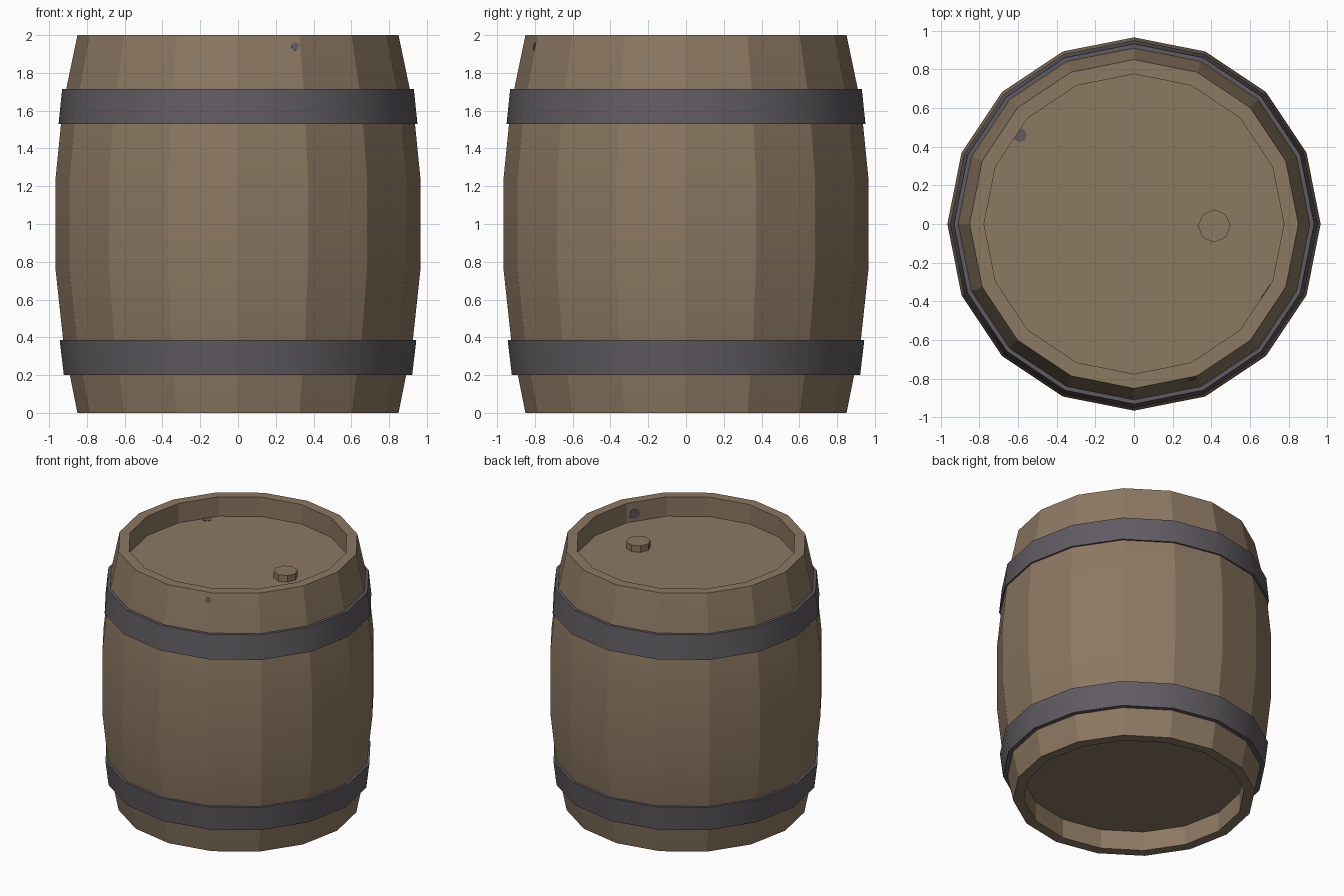
import bpy, bmesh, math
from mathutils import Vector

if "Cube" in bpy.data.objects:
    bpy.data.objects.remove(bpy.data.objects["Cube"])


def material(name, rgb):
    m = bpy.data.materials.new(name)
    m.diffuse_color = (*rgb, 1)
    m.use_nodes = True
    m.node_tree.nodes["Principled BSDF"].inputs["Base Color"].default_value = m.diffuse_color
    return m


WOOD = material("brown wood", (0.262, 0.188, 0.122))
IRON = material("dark iron", (0.116, 0.105, 0.120))


def finish(name, bm, mat, angle=None):
    bmesh.ops.recalc_face_normals(bm, faces=bm.faces[:])
    me = bpy.data.meshes.new(name)
    bm.to_mesh(me)
    bm.free()
    me.materials.append(mat)
    if angle:
        for p in me.polygons:
            p.use_smooth = True
        me.set_sharp_from_angle(angle=math.radians(angle))
    ob = bpy.data.objects.new(name, me)
    bpy.context.collection.objects.link(ob)
    return ob


def lathe(name, profile, mat, sides=16, closed=False, angle=None, centre=(0, 0)):
    """Spin (radius, z) points; open profiles get flat caps at both ends."""
    bm = bmesh.new()
    rings = []
    for r, z in profile:
        rings.append([bm.verts.new((centre[0] + r * math.cos(2 * math.pi * i / sides),
                                    centre[1] + r * math.sin(2 * math.pi * i / sides), z))
                      for i in range(sides)])
    pairs = list(zip(rings, rings[1:]))
    if closed:
        pairs.append((rings[-1], rings[0]))
    else:
        bm.faces.new(rings[0])
        bm.faces.new(rings[-1])
    for a, b in pairs:
        for i in range(sides):
            j = (i + 1) % sides
            bm.faces.new((a[i], a[j], b[j], b[i]))
    return finish(name, bm, mat, angle)


def spot(name, centre, normal, radius):
    """Thin dark patch lying on a surface."""
    bm = bmesh.new()
    bmesh.ops.create_cone(bm, cap_ends=True, segments=8, radius1=radius,
                          radius2=radius, depth=0.006)
    ob = finish(name, bm, IRON)
    ob.location = centre
    ob.rotation_euler = Vector(normal).to_track_quat('Z', 'Y').to_euler()


# Barrel body with recessed heads at both ends
lathe("barrel_body", [(0.775, 0.15), (0.775, 0), (0.85, 0), (0.924, 0.37), (0.965, 0.75),
                      (0.965, 1.25), (0.927, 1.63), (0.85, 2), (0.775, 2), (0.775, 1.85)],
      WOOD, angle=20)

# Iron hoops
for name, z0, r0, z1, r1 in (("lower_hoop", 0.20, 0.922, 0.385, 0.944),
                             ("upper_hoop", 1.53, 0.95, 1.715, 0.931)):
    lathe(name, [(r0, z0), (r1, z1), (r1 - 0.04, z1), (r0 - 0.04, z0)],
          IRON, closed=True, angle=30)

# Bung on the top head
lathe("bung", [(0.085, 1.84), (0.085, 1.90)], WOOD, sides=8, centre=(0.415, -0.01))

# Small dark stains: on the head, on the outside, on the inner wall
spot("head_stain", (-0.59, 0.46, 1.85), (0, 0, 1), 0.036)


def wall_point(angle, apothem, side, z):
    a = math.radians(angle)
    n = Vector((math.cos(a), math.sin(a), 0))
    return n * apothem + Vector((-n.y, n.x, 0)) * side + Vector((0, 0, z)), n


p, n = wall_point(-78.75, 0.8455, 0.14, 1.94)
spot("outer_stain", p, n + Vector((0, 0, 0.2)), 0.022)
p, n = wall_point(-33.75, 0.760, 0.09, 1.91)
spot("inner_stain", p, -n, 0.04)
